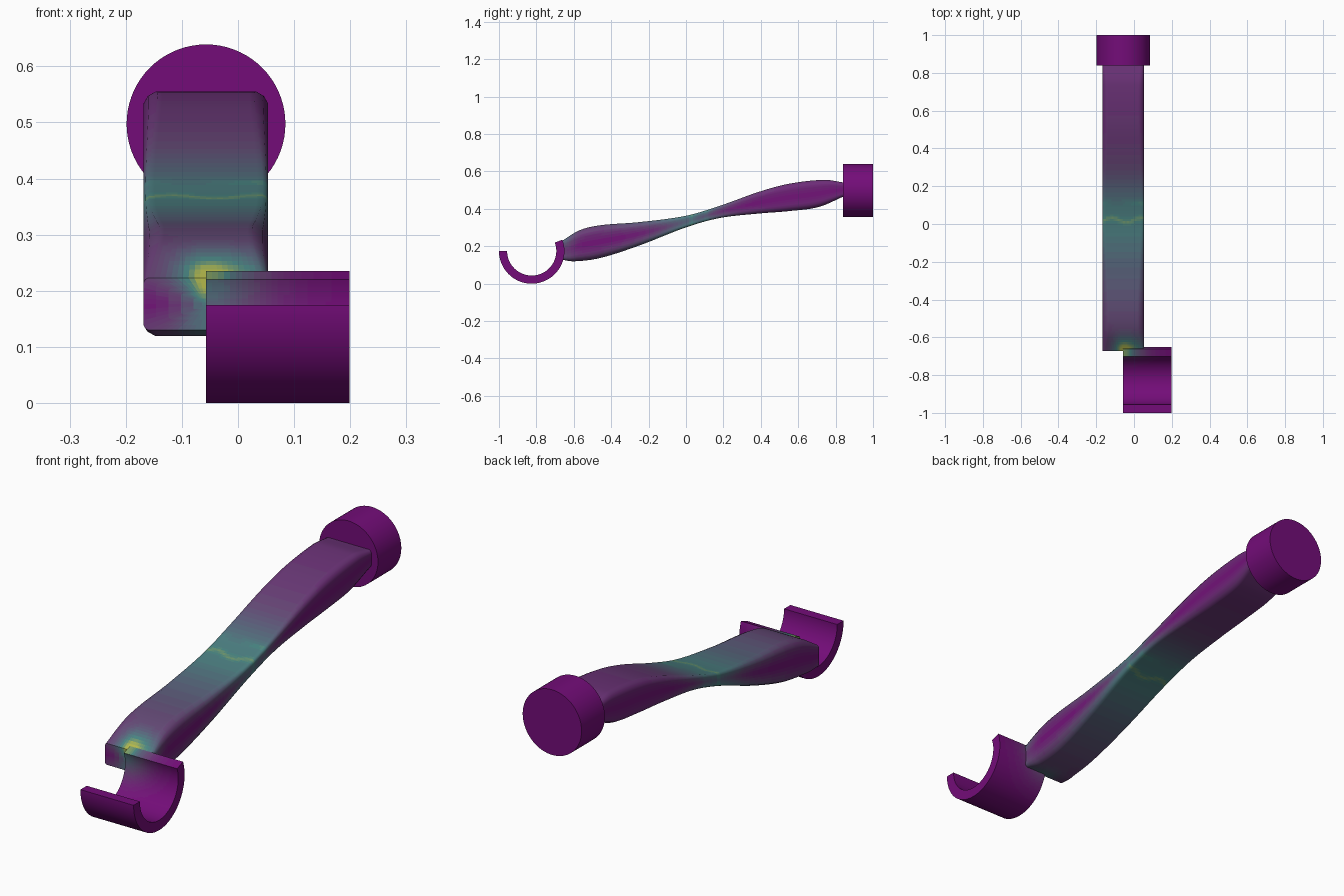
import bpy, bmesh, math
from math import sin, cos, pi, exp, radians

if "Cube" in bpy.data.objects:
    bpy.data.objects.remove(bpy.data.objects["Cube"])

# Colour ramp from low (purple) to high (yellow), as a row of flat materials
RAMP = [(0.0, (.45, .08, .47)), (.3, (.40, .28, .46)), (.65, (.29, .52, .51)), (1.0, (.70, .72, .30))]
STEPS = 32


def ramp(t):
    for (a, ca), (b, cb) in zip(RAMP, RAMP[1:]):
        if t <= b:
            f = (t - a) / (b - a)
            return [(p + (q - p) * f) ** 2.2 for p, q in zip(ca, cb)]
    return [p ** 2.2 for p in RAMP[-1][1]]


MATS = []
for i in range(STEPS):
    m = bpy.data.materials.new("heat_%02d" % i)
    m.diffuse_color = (*ramp(i / (STEPS - 1)), 1)
    m.use_nodes = True
    m.node_tree.nodes["Principled BSDF"].inputs["Base Color"].default_value = m.diffuse_color
    MATS.append(m)


def finish(bm, name, heat=None, angle=35):
    bmesh.ops.recalc_face_normals(bm, faces=bm.faces)
    if heat:
        for f in bm.faces:
            t = min(max(heat(f.calc_center_median()), 0), 1)
            f.material_index = round(t * (STEPS - 1))
    me = bpy.data.meshes.new(name)
    bm.to_mesh(me)
    bm.free()
    for m in (MATS if heat else MATS[:1]):
        me.materials.append(m)
    ob = bpy.data.objects.new(name, me)
    bpy.context.collection.objects.link(ob)
    bpy.ops.object.select_all(action='DESELECT')
    ob.select_set(True)
    bpy.context.view_layer.objects.active = ob
    bpy.ops.object.shade_smooth_by_angle(angle=radians(angle))
    return ob


def loft(rings):
    """Skin a list of closed rings and cap both ends."""
    bm = bmesh.new()
    vs = [[bm.verts.new(p) for p in r] for r in rings]
    n = len(vs[0])
    for a, b in zip(vs, vs[1:]):
        for i in range(n):
            j = (i + 1) % n
            bm.faces.new((a[i], a[j], b[j], b[i]))
    bm.faces.new(vs[0])
    bm.faces.new(vs[-1])
    return bm


def curve(pts, y):
    """Smooth interpolation through (y, z) points."""
    n = len(pts)

    def slope(i):
        a, b = pts[max(i - 1, 0)], pts[min(i + 1, n - 1)]
        return (b[1] - a[1]) / (b[0] - a[0])
    i = max(k for k in range(n - 1) if k == 0 or pts[k][0] <= y)
    (y0, z0), (y1, z1) = pts[i], pts[i + 1]
    h = y1 - y0
    t = (y - y0) / h
    return ((2*t**3 - 3*t*t + 1) * z0 + (t**3 - 2*t*t + t) * h * slope(i)
            + (3*t*t - 2*t**3) * z1 + (t**3 - t*t) * h * slope(i + 1))


Y0, Y1 = -.672, .842
TOP = [(Y0, .223), (-.57, .285), (-.46, .312), (-.25, .329), (0, .363), (.18, .416),
       (.39, .491), (.55, .534), (.74, .555), (Y1, .541)]
BOTTOM = [(Y0, .13), (-.60, .1195), (-.46, .137), (-.25, .204), (0, .301), (.18, .351),
          (.39, .375), (.55, .388), (.71, .41), (Y1, .466)]
X0, X1 = -.168, .0535
NX, NZ, NY = 20, 8, 130


def corner_heat(p):
    dx = p.x + .055 if p.x < -.055 else (p.x + .055) * .5
    d2 = dx * dx + ((p.y + .665) * .8) ** 2 + ((p.z - .225) * .5) ** 2
    return .4 * exp(-d2 / .0004) + .6 * exp(-d2 / .0035)


def arm_heat(p):
    t, b = curve(TOP, p.y), curve(BOTTOM, p.y)
    off = min(abs(p.z - (t + b) / 2) / ((t - b) / 2), 1)     # distance from the neutral axis
    bend = .2 + .25 * exp(-((p.y + .15) / .4) ** 2) + .23 * exp(-((p.y - .06) / .2) ** 2)
    thin = exp(-((p.y - .02) / .2) ** 2)
    streak = .13 * exp(-((p.y - .02 - .012 * sin(p.x * 40)) / .012) ** 2)
    streak += .1 * exp(-((p.y - .11) / .015) ** 2) * (.5 + .5 * sin(p.x * 22 + .4))
    side = off + (1 - off) * .7 * thin
    return (bend + streak) * side + corner_heat(p)


# Arm: rounded rectangular section swept along y with varying thickness
rings = []
for k in range(NY + 1):
    y = Y0 + (Y1 - Y0) * k / NY
    t, b = curve(TOP, y), curve(BOTTOM, y)
    c = min(.16 * (t - b), .008 + .2 * (y - Y0))
    xa, xb, za, zb = X0 + c, X1 - c, b + c, t - c
    r = []

    def corner(cx, cz, a0):
        a = radians(a0 + 45)
        r.append((cx + c * .9 * cos(a), y, cz + c * .9 * sin(a)))
    r += [(xa + (xb - xa) * i / NX, y, b) for i in range(NX + 1)]
    corner(xb, za, -90)
    r += [(X1, y, za + (zb - za) * i / NZ) for i in range(NZ + 1)]
    corner(xb, zb, 0)
    r += [(xb - (xb - xa) * i / NX, y, t) for i in range(NX + 1)]
    corner(xa, zb, 90)
    r += [(X0, y, zb - (zb - za) * i / NZ) for i in range(NZ + 1)]
    corner(xa, za, 180)
    rings.append(r)
# Front end face is closed by shrinking rings so its colour can vary
zc = (TOP[0][1] + BOTTOM[0][1]) / 2
xc = (X0 + X1) / 2
front = [[(xc + (x - xc) * f, y, zc + (z - zc) * f) for x, y, z in rings[0]]
         for f in (.06, .2, .4, .6, .8)]
finish(loft(front + rings), "arm", arm_heat, 35)

# Hook: open half ring, its rear lip reaching 20 degrees above the centre line
CY, CZ, RO, RI = -.825, .175, .175, .1315
HX0, HX1, HN = -.057, .1985, 24
rings = []
for k in range(81):
    a = pi + (pi + radians(20)) * k / 80
    ring = []
    for f in range(2 * HN + 2):
        rad, i = (RO, f) if f <= HN else (RI, 2 * HN + 1 - f)
        ring.append((HX0 + (HX1 - HX0) * i / HN, CY + rad * cos(a), CZ + rad * sin(a)))
    rings.append(ring)
# Lip face is closed by in-between rows so its colour can vary
bm = loft(rings)
lip = [f for f in bm.faces if len(f.verts) > 4]
bmesh.ops.delete(bm, geom=lip, context='FACES_ONLY')
bm.verts.ensure_lookup_table()
n = 2 * HN + 2
for base in (0, 80 * n):
    for i in range(HN):
        ids = (base + i, base + i + 1, base + n - 2 - i, base + n - 1 - i)
        bm.faces.new([bm.verts[j] for j in ids])
finish(bm, "hook", corner_heat)

# End cap: plain round disc on the rear end of the arm
disc = [[(-.057 + .1415 * cos(2 * pi * i / 72), y, .4975 + .1415 * sin(2 * pi * i / 72))
         for i in range(72)] for y in (.84, 1.0)]
finish(loft(disc), "end_cap")
